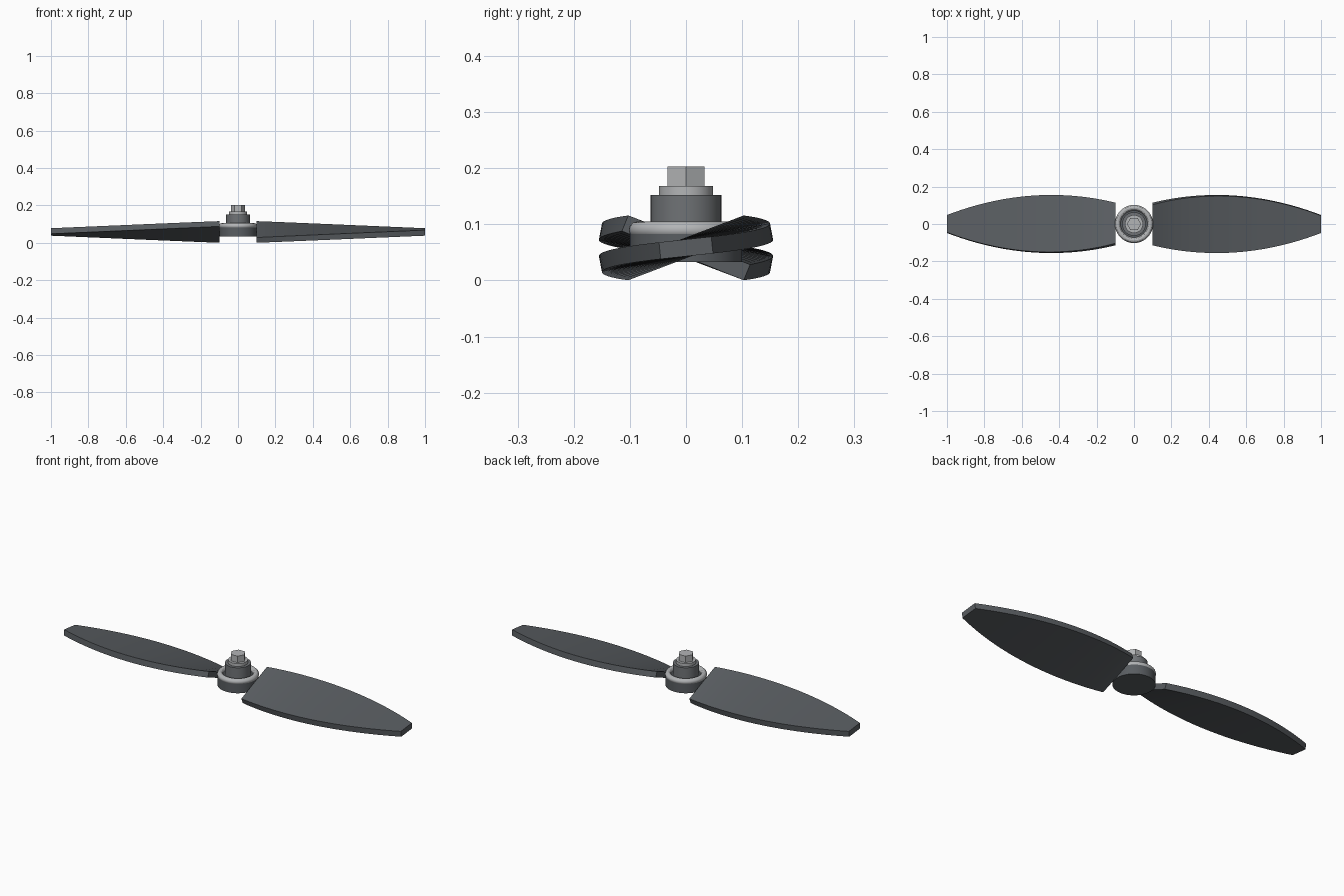
import bpy, bmesh, math

if "Cube" in bpy.data.objects:
    bpy.data.objects.remove(bpy.data.objects["Cube"])

def material(name, c):
    m = bpy.data.materials.new(name)
    m.diffuse_color = (*c, 1)
    m.use_nodes = True
    m.node_tree.nodes["Principled BSDF"].inputs["Base Color"].default_value = m.diffuse_color
    return m

DARK = material("dark_composite", (0.10, 0.11, 0.12))
MID = material("grey_metal", (0.16, 0.17, 0.18))
LIGHT = material("light_metal", (0.45, 0.46, 0.47))
ZC = 0.058   # height of the blade axis

def finish(ob, name, mat, smooth=True):
    ob.name = name
    ob.data.materials.append(mat)
    if smooth:
        bpy.ops.object.select_all(action='DESELECT')
        ob.select_set(True)
        bpy.context.view_layer.objects.active = ob
        bpy.ops.object.shade_smooth_by_angle(angle=math.radians(30))
    return ob

def cylinder(name, r, z0, z1, mat, sides=48):
    bpy.ops.mesh.primitive_cylinder_add(vertices=sides, radius=r, depth=z1 - z0,
                                        location=(0, 0, (z0 + z1) / 2))
    return finish(bpy.context.object, name, mat, sides > 6)

def blade(name, side, steps=24, half_t=0.015):
    """Twisted plank lofted from rectangular sections; side=-1 is the half-turn copy."""
    bm = bmesh.new()
    rings = []
    for i in range(steps + 1):
        t = i / steps
        x = 0.1 + 0.9 * t
        half_c = 0.117 + 0.1056 * (x - 0.1) - 0.34 * (x - 0.1) * (x - 0.46)
        rise = 0.0438 + (0.005 - 0.0438) * t
        a = math.asin(rise / half_c)
        ring = []
        for u, v in ((-1, -1), (1, -1), (1, 1), (-1, 1)):
            y = u * half_c * math.cos(a) - v * half_t * math.sin(a)
            z = u * half_c * math.sin(a) + v * half_t * math.cos(a)
            ring.append(bm.verts.new((side * x, side * y, ZC + z)))
        rings.append(ring)
    for p, q in zip(rings, rings[1:]):
        for k in range(4):
            bm.faces.new((p[k], p[(k + 1) % 4], q[(k + 1) % 4], q[k]))
    bm.faces.new(rings[0])
    bm.faces.new(rings[-1])
    bmesh.ops.recalc_face_normals(bm, faces=bm.faces)
    me = bpy.data.meshes.new(name)
    bm.to_mesh(me)
    bm.free()
    ob = bpy.data.objects.new(name, me)
    bpy.context.collection.objects.link(ob)
    return finish(ob, name, DARK)

# Blades
blade("right_blade", 1)
blade("left_blade", -1)

# Hub stack
cylinder("hub_base", 0.1, 0.033, 0.09, DARK)
bpy.ops.mesh.primitive_torus_add(major_segments=48, minor_segments=12, major_radius=0.087,
                                 minor_radius=0.015, location=(0, 0, 0.09))
finish(bpy.context.object, "hub_ring", LIGHT)
cylinder("collar", 0.063, 0.085, 0.152, MID)
cylinder("washer", 0.048, 0.15, 0.168, LIGHT)

# Hex nut with corners on the x axis
nut = cylinder("hex_nut", 0.038, 0.166, 0.203, LIGHT, 6)
nut.rotation_euler.z = math.radians(30)
